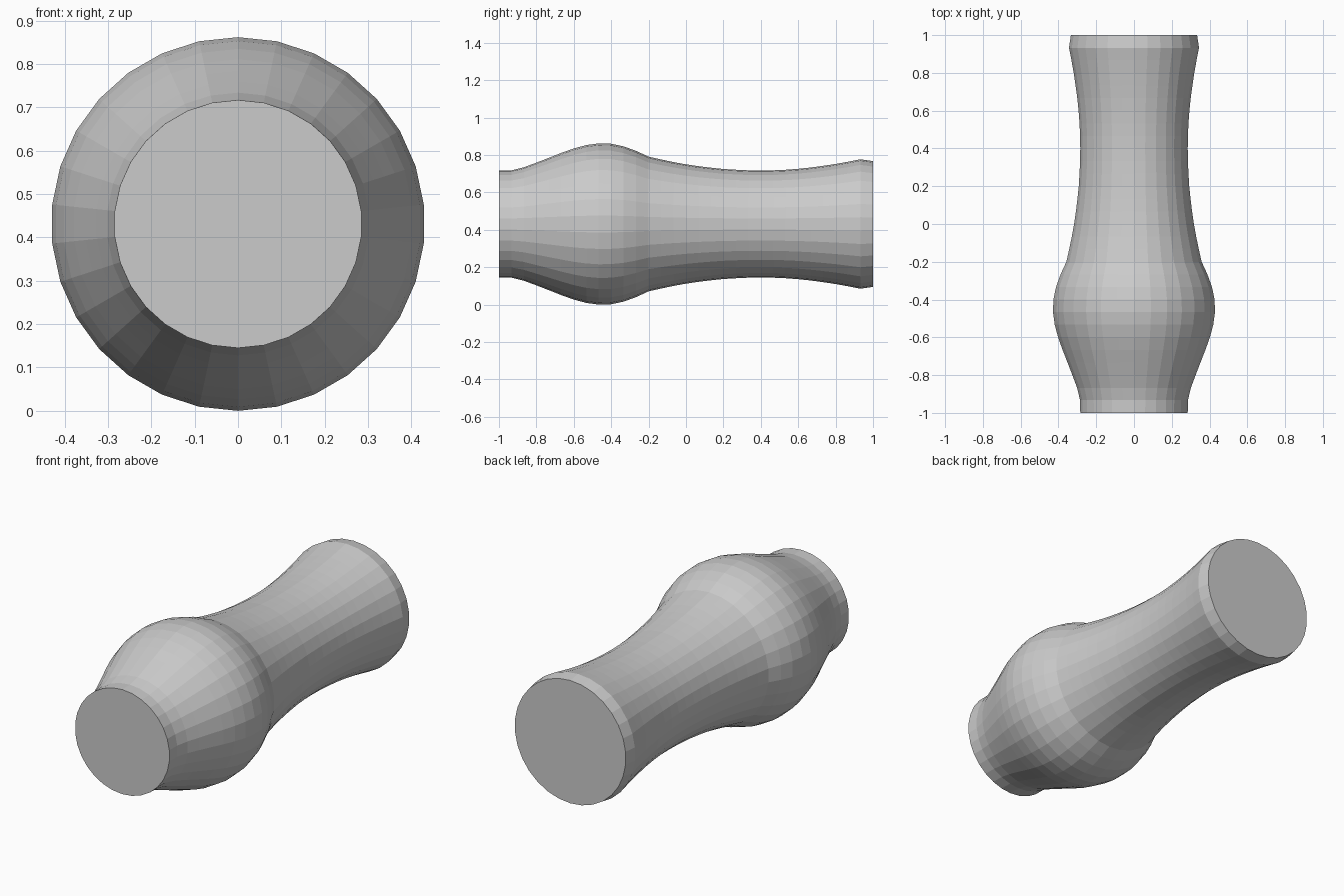
import bpy, bmesh
from math import pi, sin, cos

if "Cube" in bpy.data.objects:
    bpy.data.objects.remove(bpy.data.objects["Cube"])

SIDES = 30
CENTRE_Z = 0.431

# outline of the turned body: (position along y, radius)
profile = [
    (-1.0, .286), (-.933, .287), (-.867, .303), (-.8, .328), (-.733, .354),
    (-.667, .380), (-.6, .404), (-.533, .422), (-.467, .431), (-.4, .429),
    (-.333, .415), (-.267, .391), (-.2, .360), (-.133, .345), (-.067, .331),
    (0, .319), (.067, .309), (.133, .301), (.2, .294), (.267, .290),
    (.333, .287), (.4, .286), (.467, .287), (.533, .290), (.6, .295),
    (.667, .302), (.733, .311), (.8, .321), (.867, .333), (.933, .346),
    (1.0, .336),
]

# turned body with flat end caps
bm = bmesh.new()
rings = []
for y, r in profile:
    rings.append([bm.verts.new((r * sin(2 * pi * i / SIDES), y,
                                CENTRE_Z + r * cos(2 * pi * i / SIDES)))
                  for i in range(SIDES)])
for a, b in zip(rings, rings[1:]):
    for i in range(SIDES):
        j = (i + 1) % SIDES
        bm.faces.new((a[i], a[j], b[j], b[i]))
bm.faces.new(rings[0])
bm.faces.new(rings[-1])
bmesh.ops.recalc_face_normals(bm, faces=bm.faces)

mesh = bpy.data.meshes.new("vase_body")
bm.to_mesh(mesh)
bm.free()
bpy.context.collection.objects.link(bpy.data.objects.new("vase_body", mesh))
